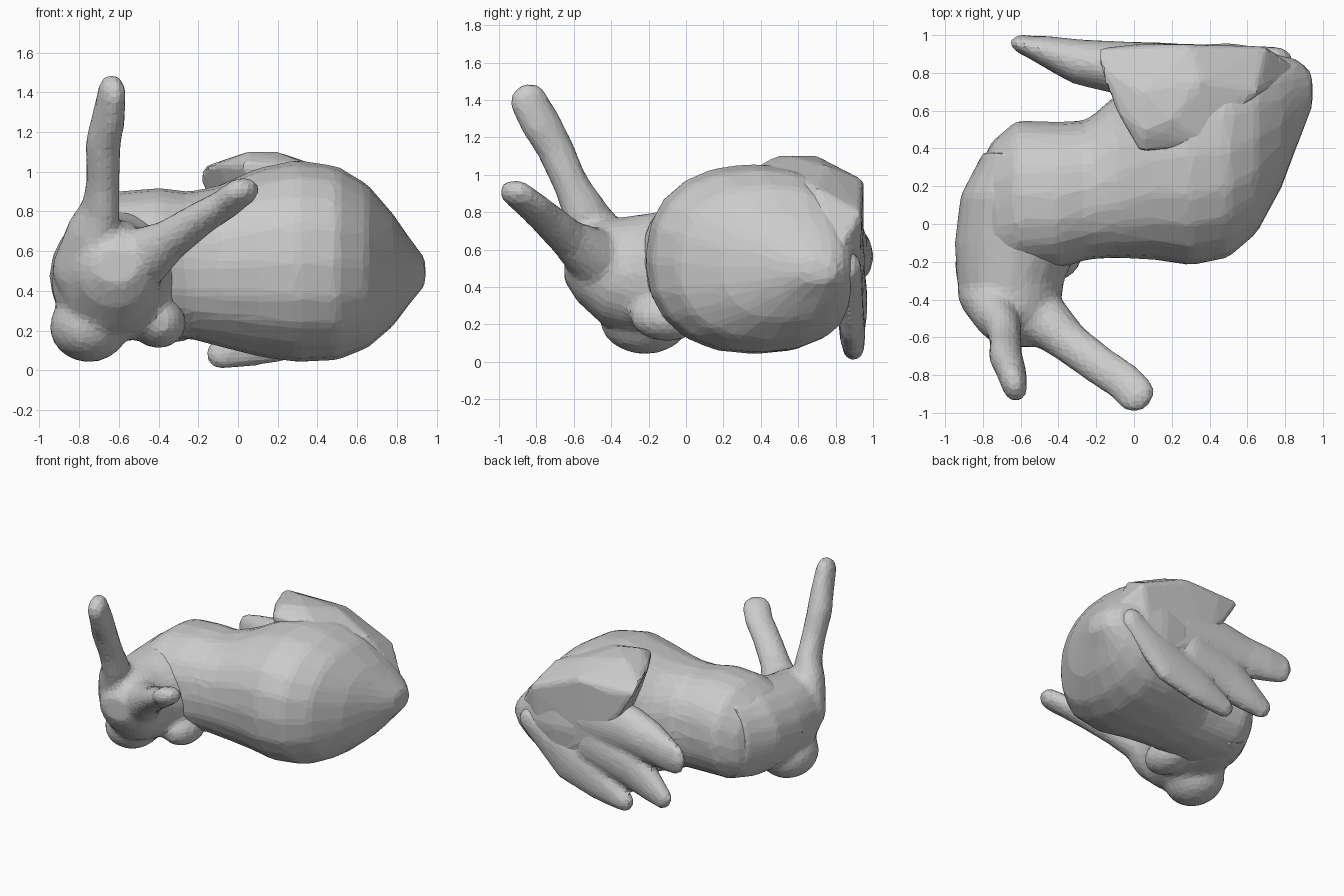
import bpy, bmesh, math
from mathutils import Vector


def bridge(bm, rings):
    vr = [[bm.verts.new(p) for p in r] for r in rings]
    n = len(vr[0])
    for a, b in zip(vr, vr[1:]):
        for i in range(n):
            bm.faces.new((a[i], a[(i + 1) % n], b[(i + 1) % n], b[i]))
    bm.faces.new(vr[0][::-1])
    bm.faces.new(vr[-1])


def loft(bm, rings, axis, power=2.3, n=20):
    """Rounded-box sections along x or y: (position, a0, a1, z0, z1)."""
    out = []
    for p, a0, a1, z0, z1 in rings:
        ring = []
        for i in range(n):
            t = 2 * math.pi * i / n
            c, s = math.cos(t), math.sin(t)
            a = (a0 + a1) / 2 + (a1 - a0) / 2 * math.copysign(abs(c) ** (2 / power), c)
            z = (z0 + z1) / 2 + (z1 - z0) / 2 * math.copysign(abs(s) ** (2 / power), s)
            ring.append((p, a, z) if axis == 'x' else (a, p, z))
        out.append(ring)
    bridge(bm, out)


def tube(bm, pts, n=16):
    """Round-ended limb through (x, y, z, side radius, up radius)."""
    c = [Vector(p[:3]) for p in pts]
    rings = []
    for i, p in enumerate(pts):
        t = (c[min(i + 1, len(c) - 1)] - c[max(i - 1, 0)]).normalized()
        side = t.cross(Vector((0, 0, 1))).normalized()
        up = side.cross(t)
        steps = [(0, 1)]
        cap = [(math.sin(k), math.cos(k)) for k in (0.4, 0.8, 1.15, 1.45)]
        if i == 0:
            steps = [(-d, s) for d, s in cap[::-1]] + steps
        if i == len(pts) - 1:
            steps += cap
        r = (p[3] + p[4]) / 2
        for d, s in steps:
            rings.append([c[i] + t * d * r
                          + side * math.cos(2 * math.pi * k / n) * p[3] * s
                          + up * math.sin(2 * math.pi * k / n) * p[4] * s
                          for k in range(n)])
    bridge(bm, rings)


def ball(bm, loc, rad):
    vs = bmesh.ops.create_icosphere(bm, subdivisions=3, radius=1)['verts']
    for v in vs:
        v.co = Vector(v.co[i] * rad[i] + loc[i] for i in range(3))


def hull(bm, pts):
    bmesh.ops.convex_hull(bm, input=[bm.verts.new(p) for p in pts])


def finish(bm, name, voxel, smooth, ratio):
    # each island gets outward normals, then all are fused and simplified
    bmesh.ops.recalc_face_normals(bm, faces=bm.faces)
    me = bpy.data.meshes.new(name)
    bm.to_mesh(me)
    bm.free()
    ob = bpy.data.objects.new(name, me)
    bpy.context.collection.objects.link(ob)
    m = ob.modifiers.new("fuse", 'REMESH')
    m.mode, m.voxel_size = 'VOXEL', voxel
    m = ob.modifiers.new("soften", 'SMOOTH')
    m.factor, m.iterations = 0.5, smooth
    m = ob.modifiers.new("facet", 'DECIMATE')
    m.ratio = ratio


# torso: chest flowing into the big rump
bm = bmesh.new()
loft(bm, [(-0.88, -0.2, 0.2, 0.28, 0.6), (-0.75, -0.27, 0.44, 0.18, 0.8),
          (-0.62, -0.25, 0.55, 0.16, 0.9), (-0.4, -0.24, 0.54, 0.15, 0.92),
          (-0.25, -0.19, 0.55, 0.16, 0.9), (-0.1, -0.18, 0.68, 0.12, 0.93),
          (0.1, -0.19, 0.9, 0.07, 1.02), (0.3, -0.22, 0.95, 0.04, 1.06),
          (0.5, -0.18, 0.96, 0.05, 1.03), (0.65, -0.05, 0.94, 0.11, 0.94),
          (0.78, 0.19, 0.9, 0.22, 0.79), (0.87, 0.43, 0.87, 0.34, 0.66),
          (0.945, 0.62, 0.8, 0.43, 0.56)], 'x')
finish(bm, "torso", 0.03, 5, 0.1)

# head, neck, front paws and both ears
bm = bmesh.new()
loft(bm, [(-0.65, -0.72, -0.5, 0.43, 0.62), (-0.58, -0.81, -0.42, 0.32, 0.71),
          (-0.45, -0.88, -0.39, 0.2, 0.76), (-0.3, -0.94, -0.37, 0.15, 0.78),
          (-0.1, -0.95, -0.28, 0.14, 0.81), (0.15, -0.92, -0.3, 0.15, 0.84),
          (0.38, -0.8, -0.4, 0.2, 0.82)], 'y', 2.0)
ball(bm, (-0.75, -0.22, 0.22), (0.2, 0.24, 0.18))
ball(bm, (-0.4, -0.1, 0.24), (0.14, 0.2, 0.13))
tube(bm, [(-0.8, -0.38, 0.5, 0.13, 0.16), (-0.73, -0.49, 0.7, 0.12, 0.15),
          (-0.69, -0.55, 0.82, 0.095, 0.12), (-0.68, -0.625, 0.97, 0.085, 0.095),
          (-0.68, -0.7, 1.14, 0.09, 0.1), (-0.65, -0.78, 1.28, 0.08, 0.11),
          (-0.635, -0.845, 1.4, 0.07, 0.105)])
tube(bm, [(-0.6, -0.42, 0.5, 0.18, 0.18), (-0.46, -0.52, 0.58, 0.14, 0.15),
          (-0.34, -0.63, 0.66, 0.11, 0.105), (-0.18, -0.75, 0.77, 0.105, 0.085),
          (-0.06, -0.83, 0.84, 0.105, 0.075), (0.015, -0.905, 0.9, 0.105, 0.07)])
finish(bm, "head_with_ears", 0.025, 6, 0.25)

# folded hind leg with three toes, lying along the back
bm = bmesh.new()
tube(bm, [(0.3, 0.82, 0.62, 0.13, 0.2), (-0.1, 0.83, 0.62, 0.14, 0.19),
          (-0.3, 0.86, 0.59, 0.12, 0.16), (-0.48, 0.92, 0.57, 0.08, 0.135),
          (-0.57, 0.945, 0.56, 0.055, 0.12)])
tube(bm, [(0.2, 0.84, 0.45, 0.12, 0.2), (-0.15, 0.86, 0.36, 0.11, 0.18),
          (-0.33, 0.89, 0.25, 0.08, 0.12), (-0.43, 0.905, 0.2, 0.06, 0.085)])
tube(bm, [(0.75, 0.86, 0.5, 0.08, 0.1), (0.4, 0.88, 0.27, 0.07, 0.18),
          (0.12, 0.89, 0.16, 0.07, 0.14), (-0.09, 0.895, 0.08, 0.06, 0.08)])
finish(bm, "hind_leg", 0.025, 5, 0.3)

# thigh fold overhanging the hind leg
bm = bmesh.new()
hull(bm, [(-0.2, 0.93, 0.97), (-0.19, 0.85, 1.02), (-0.1, 0.6, 1.04), (0.03, 0.37, 1.04),
          (0.05, 0.48, 1.1), (0.2, 0.55, 1.1), (0.05, 0.7, 1.1), (0.4, 0.42, 1.02),
          (0.35, 0.75, 1.05), (0.3, 0.95, 0.97), (0.7, 0.94, 0.8), (0.9, 0.8, 0.55),
          (0.65, 0.7, 0.93), (0.0, 0.95, 0.93), (0.1, 0.95, 0.5), (0.1, 0.6, 0.5),
          (0.6, 0.92, 0.25)])
finish(bm, "thigh", 0.025, 3, 0.12)
